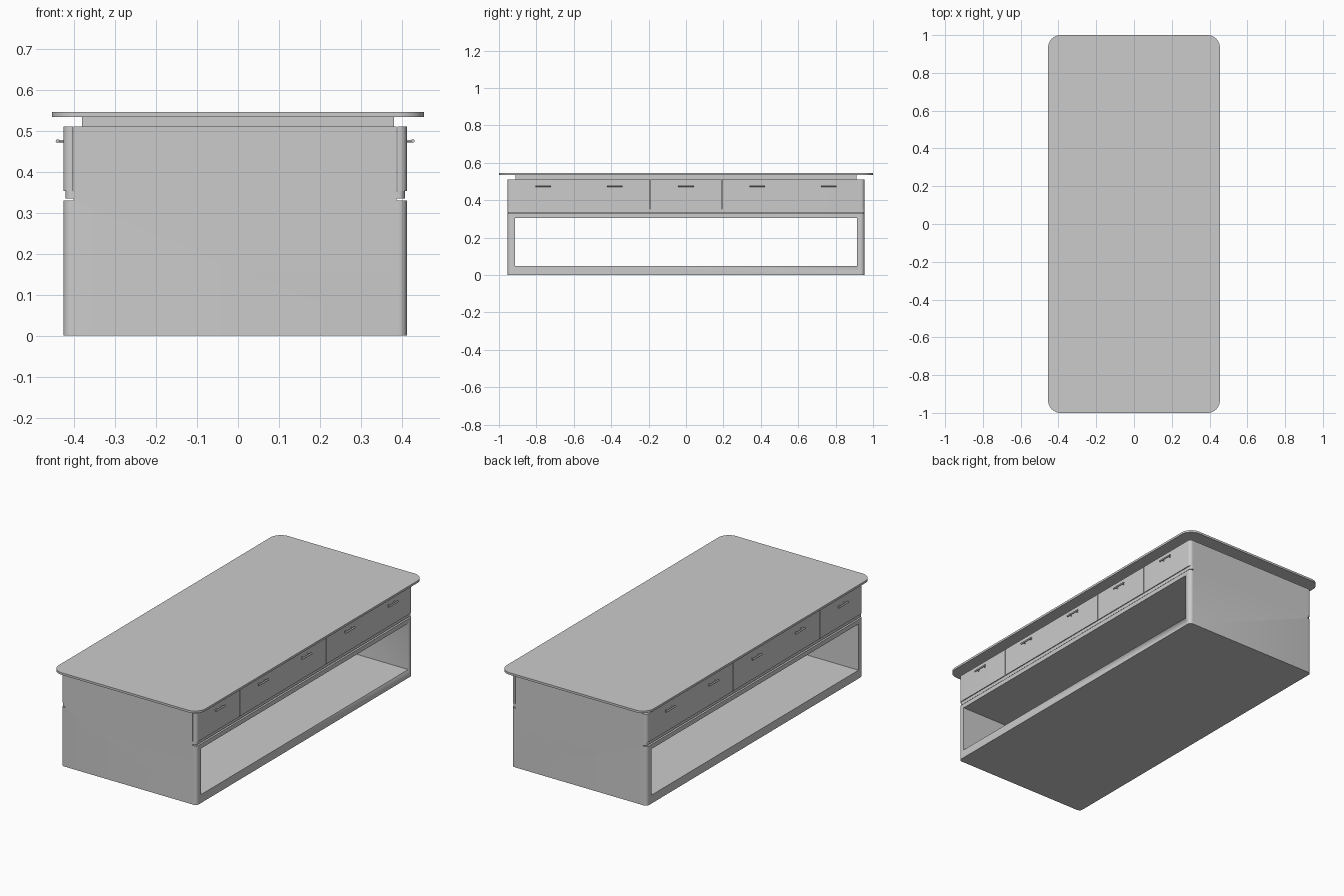
import bpy, bmesh, math
from mathutils import Matrix, Vector

if "Cube" in bpy.data.objects:
    bpy.data.objects.remove(bpy.data.objects["Cube"])

CX = -0.007          # cabinet centre in x
HALF_X = 0.419       # cabinet half depth
HALF_Y = 0.954       # cabinet half length
N = 5                # drawers per side
PITCH = 2 * HALF_Y / N


def finish(bm, name, angle=30):
    bmesh.ops.recalc_face_normals(bm, faces=bm.faces)
    me = bpy.data.meshes.new(name)
    bm.to_mesh(me)
    bm.free()
    ob = bpy.data.objects.new(name, me)
    bpy.context.collection.objects.link(ob)
    bpy.ops.object.select_all(action='DESELECT')
    ob.select_set(True)
    bpy.context.view_layer.objects.active = ob
    bpy.ops.object.shade_smooth_by_angle(angle=math.radians(angle))
    return ob


def round_uprights(bm, test, radius, segs):
    edges = [e for e in bm.edges
             if abs(e.verts[0].co.z - e.verts[1].co.z) > 1e-4
             and (e.verts[0].co.xy - e.verts[1].co.xy).length < 1e-5
             and test(e.verts[0].co)]
    if edges:
        bmesh.ops.bevel(bm, geom=edges, offset=radius, segments=segs,
                        profile=0.5, affect='EDGES')


def box(name, x, y, z, radius=0, segs=6, test=lambda c: True):
    bm = bmesh.new()
    size = [b - a for a, b in (x, y, z)]
    mid = [(a + b) / 2 for a, b in (x, y, z)]
    bmesh.ops.create_cube(bm, size=1, matrix=Matrix.Translation(mid) @ Matrix.Diagonal((*size, 1)))
    if radius:
        round_uprights(bm, test, radius, segs)
    return finish(bm, name)


def rod(bm, a, b, r, segs=12):
    a, b = Vector(a), Vector(b)
    d = b - a
    m = Matrix.Translation((a + b) / 2) @ d.to_track_quat('Z', 'Y').to_matrix().to_4x4()
    bmesh.ops.create_cone(bm, cap_ends=True, segments=segs, radius1=r, radius2=r,
                          depth=d.length, matrix=m)


# Cabinet: wide base with a narrower core behind the drawers
bm = bmesh.new()
half = [(HALF_X, 0), (HALF_X, 0.330), (0.394, 0.330), (0.394, 0.511)]
profile = half + [(-x, z) for x, z in reversed(half)]
face = bm.faces.new([bm.verts.new((CX + x, -HALF_Y, z)) for x, z in profile])
ext = bmesh.ops.extrude_face_region(bm, geom=[face])
bmesh.ops.translate(bm, vec=(0, 2 * HALF_Y, 0),
                    verts=[v for v in ext['geom'] if isinstance(v, bmesh.types.BMVert)])
round_uprights(bm, lambda c: abs(c.x - CX) > HALF_X - 0.001, 0.02, 6)
cabinet = finish(bm, "cabinet")

# Open shelf running through the base
cutter = box("shelf_cutter", (-0.6, 0.6), (-0.915, 0.915), (0.047, 0.305))
cutter.hide_render = True
cutter.hide_viewport = True
mod = cabinet.modifiers.new("shelf_opening", 'BOOLEAN')
mod.operation = 'DIFFERENCE'
mod.solver = 'EXACT'
mod.object = cutter

# Plinth under the top, and the table top
box("top_support", (-0.381, 0.381), (-0.912, 0.912), (0.511, 0.535))
box("table_top", (-0.4545, 0.4545), (-1, 1), (0.534, 0.546), 0.065, 12)

# Drawers, rails and handles on both long sides
for s, side in ((1, "right"), (-1, "left")):
    def span(a, b):
        return tuple(sorted((CX + s * a, CX + s * b)))

    def outer_corner(c):
        return abs(c.y) > HALF_Y - 0.002 and s * (c.x - CX) > 0.41

    box(f"drawer_rail_{side}", span(0.393, 0.414), (-HALF_Y, HALF_Y), (0.335, 0.353),
        0.015, 6, lambda c: s * (c.x - CX) > 0.41)
    for i in range(N):
        y = (i - (N - 1) / 2) * PITCH
        g = 0.001
        y0 = y - PITCH / 2 + (g if i > 0 else 0)
        y1 = y + PITCH / 2 - (g if i < N - 1 else 0)
        box(f"drawer_{side}_{i + 1}", span(0.396, HALF_X), (y0, y1), (0.353, 0.511),
            0.018, 6, outer_corner)
        bm = bmesh.new()
        bar_x = CX + s * 0.4335
        rod(bm, (bar_x, y - 0.042, 0.475), (bar_x, y + 0.042, 0.475), 0.0045)
        for dy in (-0.026, 0.026):
            rod(bm, (CX + s * 0.415, y + dy, 0.475), (bar_x, y + dy, 0.475), 0.003)
        finish(bm, f"handle_{side}_{i + 1}", 40)
